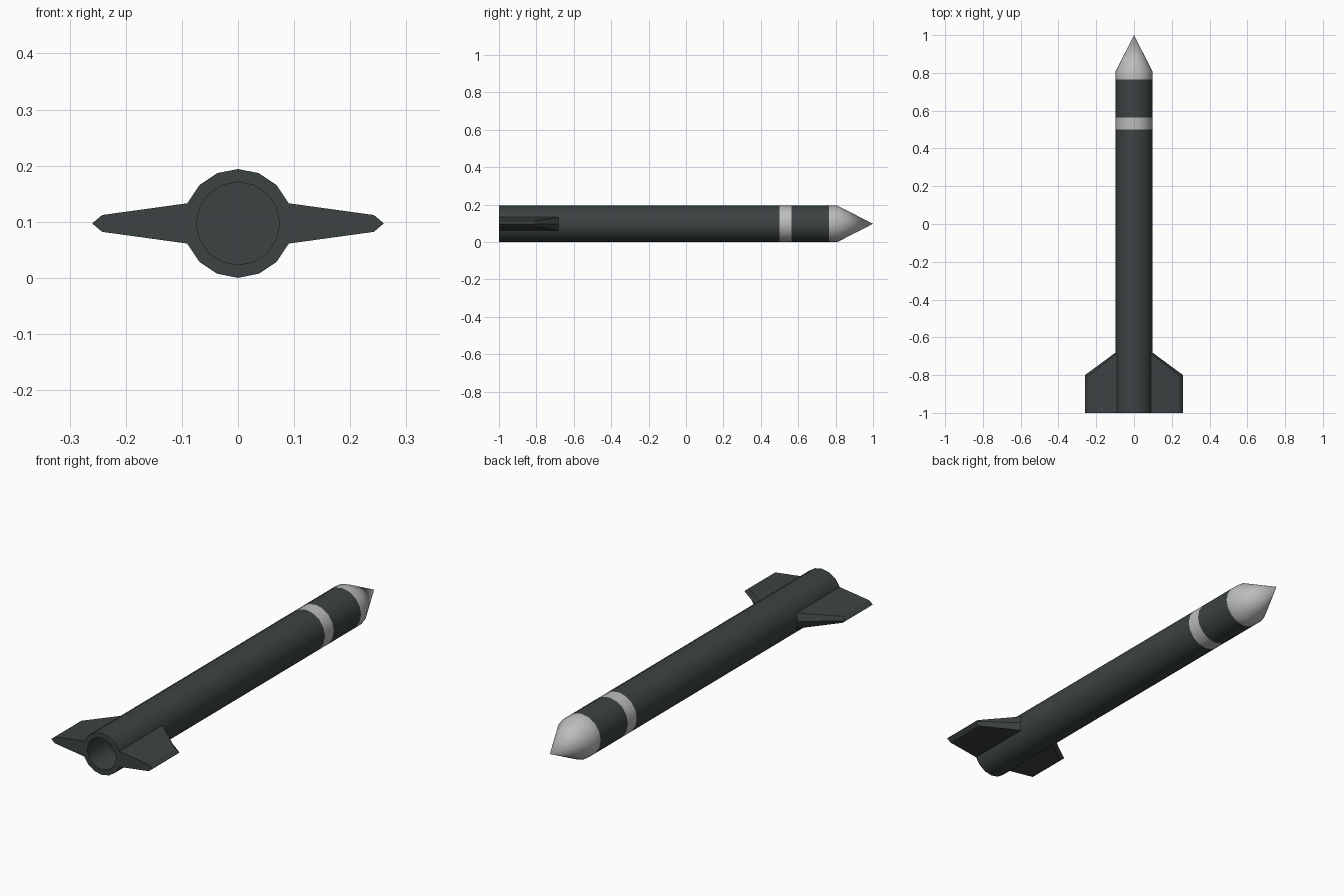
import bpy, bmesh, math

if "Cube" in bpy.data.objects:
    bpy.data.objects.remove(bpy.data.objects["Cube"])

ZC, R, SIDES = 0.097, 0.097, 16


def material(name, rgb):
    m = bpy.data.materials.new(name)
    m.diffuse_color = (*rgb, 1)
    m.use_nodes = True
    m.node_tree.nodes["Principled BSDF"].inputs["Base Color"].default_value = m.diffuse_color
    return m


dark = material("dark grey green", (0.045, 0.056, 0.055))
light = material("light grey", (0.50, 0.51, 0.50))


def make_object(name, bm, mats):
    bmesh.ops.recalc_face_normals(bm, faces=bm.faces[:])
    me = bpy.data.meshes.new(name)
    bm.to_mesh(me)
    bm.free()
    ob = bpy.data.objects.new(name, me)
    bpy.context.collection.objects.link(ob)
    for m in mats:
        me.materials.append(m)
    return ob


# Rocket body: lathed profile (y, radius, material of the ring that follows)
profile = [(-0.85, 0.074, 0), (-1.0, 0.074, 0), (-1.0, R, 0), (0.50, R, 1),
           (0.565, R, 0), (0.765, R, 1), (0.81, R, 1)]
bm = bmesh.new()
rings = []
for y, r, _ in profile:
    rings.append([bm.verts.new((r * math.sin(2 * math.pi * i / SIDES), y,
                                ZC + r * math.cos(2 * math.pi * i / SIDES)))
                  for i in range(SIDES)])
for k in range(len(rings) - 1):
    for i in range(SIDES):
        j = (i + 1) % SIDES
        f = bm.faces.new((rings[k][i], rings[k][j], rings[k + 1][j], rings[k + 1][i]))
        f.material_index = profile[k][2]
# Nozzle floor and nose cone
bm.faces.new(rings[0])
tip = bm.verts.new((0, 1.0, ZC))
for i in range(SIDES):
    f = bm.faces.new((rings[-1][i], rings[-1][(i + 1) % SIDES], tip))
    f.material_index = 1
body = make_object("rocket_body", bm, [dark, light])
bpy.context.view_layer.objects.active = body
body.select_set(True)
bpy.ops.object.shade_smooth_by_angle(angle=math.radians(32))


# Tail fins: tapered plates with ridged leading edge and tip
def fin(name, side):
    bm = bmesh.new()

    def v(x, y, dz):
        return bm.verts.new((side * x, y, ZC + dz))
    ridge = [v(0.086, -0.672, 0), v(0.26, -0.80, 0), v(0.26, -1.0, 0)]
    root_back = v(0.086, -1.0, 0)
    back = [root_back, ridge[2]]
    for s in (1, -1):
        a = v(0.086, -0.68, s * 0.0365)
        b = v(0.242, -0.805, s * 0.015)
        c = v(0.242, -1.0, s * 0.015)
        d = v(0.086, -1.0, s * 0.0365)
        bm.faces.new((a, b, c, d))
        bm.faces.new((ridge[0], ridge[1], b, a))
        bm.faces.new((ridge[1], ridge[2], c, b))
        bm.faces.new((back[0], back[1], c, d))
        bm.faces.new((ridge[0], a, d, root_back))
    return make_object(name, bm, [dark])


fin("right_fin", 1)
fin("left_fin", -1)
